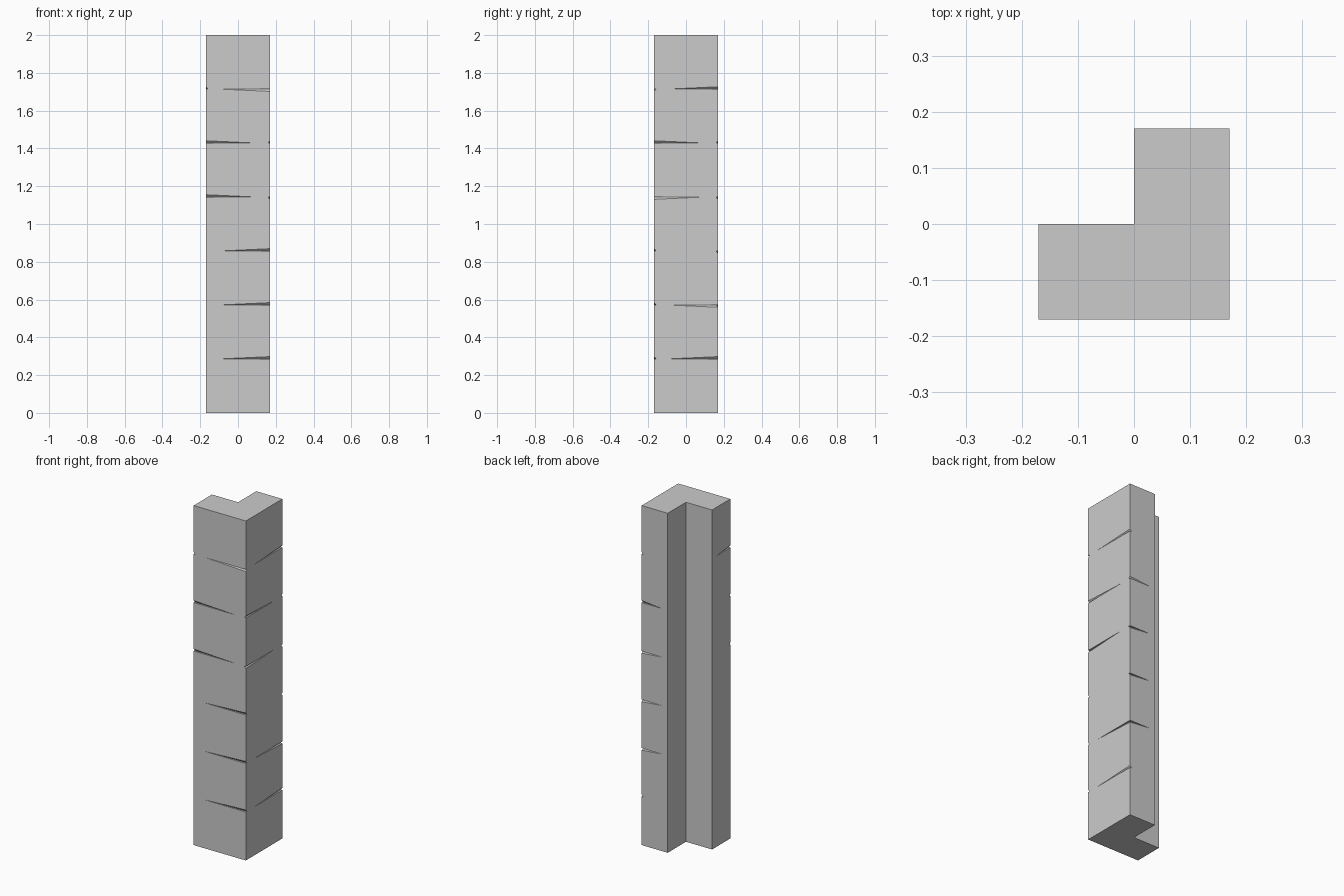
import bpy
import bmesh
from mathutils import Vector

cube = bpy.data.objects.get("Cube")
if cube:
    bpy.data.objects.remove(cube, do_unlink=True)

R = 0.17          # half width of the column
HEIGHT = 2.0
COURSES = 7       # stacked stone blocks

stone = bpy.data.materials.new("grey stone")
stone.use_nodes = True
grey = (0.6, 0.6, 0.6, 1)
stone.diffuse_color = grey
stone.node_tree.nodes["Principled BSDF"].inputs["Base Color"].default_value = grey


def add_object(name, bm):
    bmesh.ops.recalc_face_normals(bm, faces=bm.faces)
    mesh = bpy.data.meshes.new(name)
    bm.to_mesh(mesh)
    bm.free()
    mesh.materials.append(stone)
    obj = bpy.data.objects.new(name, mesh)
    bpy.context.collection.objects.link(obj)
    return obj


# L-shaped column, extruded from its plan
bm = bmesh.new()
plan = [(-R, -R), (R, -R), (R, R), (0, R), (0, 0), (-R, 0)]
base = bm.faces.new([bm.verts.new((x, y, 0)) for x, y in plan])
top = bmesh.ops.extrude_face_region(bm, geom=[base], use_keep_orig=True)
bmesh.ops.translate(bm, vec=(0, 0, HEIGHT),
                    verts=[g for g in top["geom"] if isinstance(g, bmesh.types.BMVert)])
column = add_object("corner_column", bm)


def chip(bm, wide, thin, inward, joint, up, depth=0.011, size=0.016, out=0.003):
    """Tapered wedge along a joint; up chips the upper block, otherwise the lower."""
    z = HEIGHT * joint / COURSES
    a, b, n = (Vector((*p, 0)) for p in (wide, thin, inward))
    a += (a - b).normalized() * out - n * out
    b -= n * out
    rise = Vector((0, 0, size if up else -size))
    level = Vector((0, 0, z))
    v = [bm.verts.new(p + level) for p in (a, a + rise, a + n * (depth + out), b)]
    for i, j, k in ((0, 1, 2), (0, 1, 3), (1, 2, 3), (0, 2, 3)):
        bm.faces.new((v[i], v[j], v[k]))


# Outer sides: first end, second end, inward direction
FRONT = ((-R, -R), (R, -R), (0, 1))
SIDE = ((R, -R), (R, R), (-1, 0))
BACK_END = ((R, R), (0, R), (0, -1))
SIDE_END = ((-R, -R), (-R, 0), (1, 0))

# Joints chipped on each side: (joint, widest at first end, chips upper block)
chips = [
    (FRONT, [(1, False, True), (2, False, True), (3, False, True),
             (4, True, True), (5, True, True), (6, False, False)]),
    (SIDE, [(1, False, True), (2, False, False), (4, True, False),
            (5, True, True), (6, False, True)]),
    (BACK_END, [(2, True, False), (3, True, False), (4, True, False), (5, True, True)]),
    (SIDE_END, [(6, True, True)]),
]
bm = bmesh.new()
for (first, second, inward), joints in chips:
    for joint, at_first, up in joints:
        wide, thin = (first, second) if at_first else (second, first)
        chip(bm, wide, thin, inward, joint, up)
cutter = add_object("joint_cutter", bm)
cutter.hide_render = True

# Cut the joints and keep only the finished column
cut = column.modifiers.new("joints", "BOOLEAN")
cut.operation = "DIFFERENCE"
cut.solver = "EXACT"
cut.use_self = True
cut.object = cutter
bpy.context.view_layer.update()
finished = column.evaluated_get(bpy.context.evaluated_depsgraph_get())
mesh = bpy.data.meshes.new_from_object(finished)
column.modifiers.clear()
column.data = mesh
bpy.data.objects.remove(cutter, do_unlink=True)
